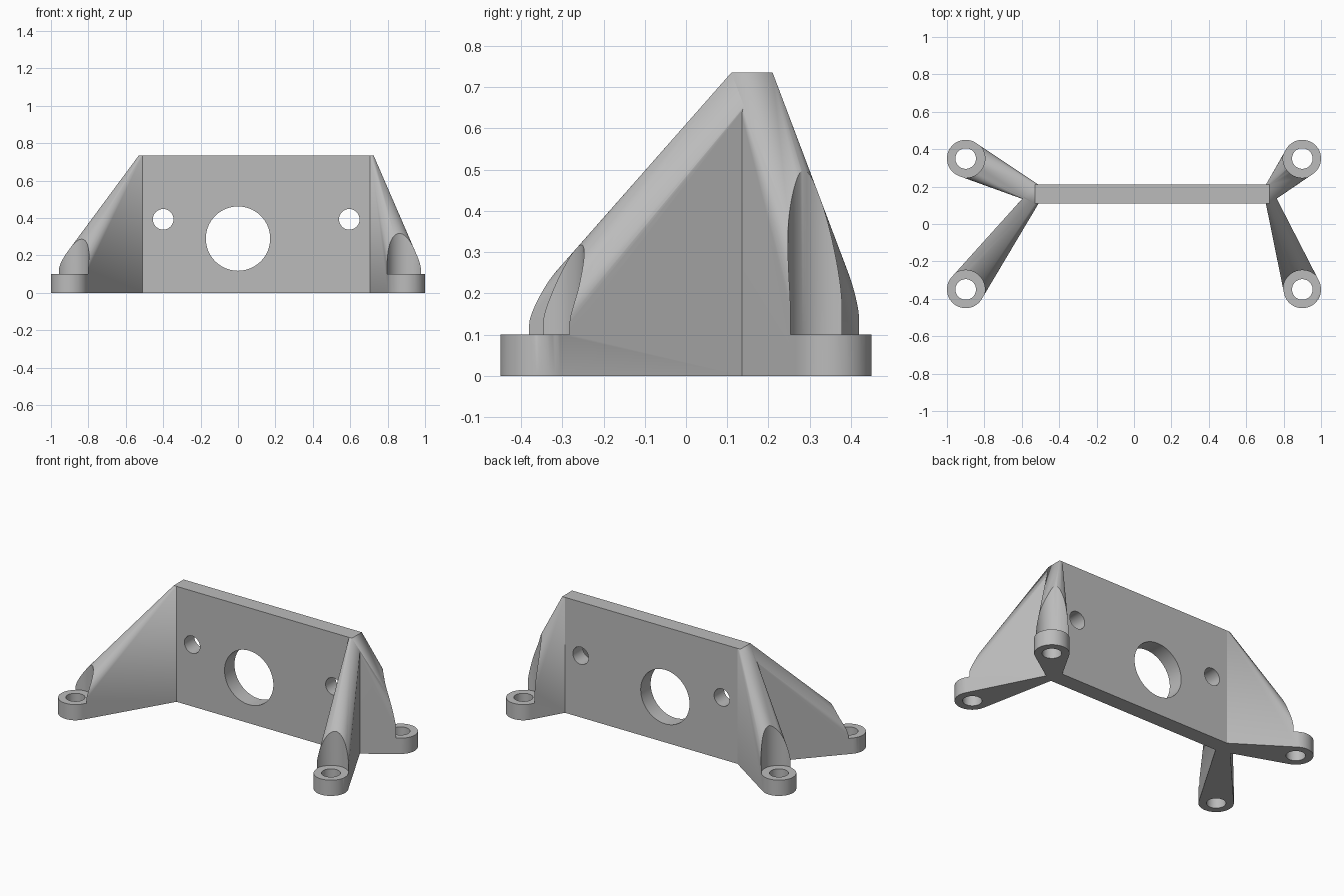
import bpy
import bmesh
from math import pi
from mathutils import Matrix, Vector

if "Cube" in bpy.data.objects:
    bpy.data.objects.remove(bpy.data.objects["Cube"])

SEGMENTS = 96
HEIGHT = 0.735
X_LEFT, X_RIGHT = -0.53, 0.725      # plate ends
Y_FRONT, Y_BACK = 0.11, 0.21        # plate faces
POST = 0.02                         # thin slice of plate each leg grows from
FOOT_X, FOOT_Y, FOOT_R, FOOT_H = 0.9, 0.35, 0.1, 0.1
BOLT_R = 0.055

grey = bpy.data.materials.new("grey plastic")
grey.use_nodes = True
colour = (0.5, 0.5, 0.5, 1)
grey.diffuse_color = colour
grey.node_tree.nodes["Principled BSDF"].inputs["Base Color"].default_value = colour


def finish(bm, name):
    bmesh.ops.recalc_face_normals(bm, faces=bm.faces)
    mesh = bpy.data.meshes.new(name)
    bm.to_mesh(mesh)
    bm.free()
    mesh.materials.append(grey)
    obj = bpy.data.objects.new(name, mesh)
    bpy.context.collection.objects.link(obj)
    return obj


def add_box(bm, low, high):
    low, high = Vector(low), Vector(high)
    matrix = Matrix.Translation((low + high) / 2) @ Matrix.Diagonal((*(high - low), 1))
    bmesh.ops.create_cube(bm, size=1, matrix=matrix)


def add_cylinder(bm, centre, radius, depth, turn=0):
    matrix = Matrix.Translation(centre) @ Matrix.Rotation(turn, 4, "X")
    bmesh.ops.create_cone(bm, cap_ends=True, segments=SEGMENTS, radius1=radius,
                          radius2=radius, depth=depth, matrix=matrix)


def combine(target, tool, operation):
    mod = target.modifiers.new(operation.lower(), "BOOLEAN")
    mod.operation, mod.solver, mod.object = operation, "EXACT", tool
    bpy.context.view_layer.objects.active = target
    bpy.ops.object.modifier_apply(modifier=mod.name)
    bpy.data.objects.remove(tool)


def cut_cylinder(target, *shape):
    bm = bmesh.new()
    add_cylinder(bm, *shape)
    combine(target, finish(bm, "cutter"), "DIFFERENCE")


# Upright plate
bm = bmesh.new()
add_box(bm, (X_LEFT, Y_FRONT, 0), (X_RIGHT, Y_BACK, HEIGHT))
bracket = finish(bm, "mounting_bracket")

# Four legs, each a hull from the plate end to a round foot
for side, inner, outer in ((-1, X_LEFT, X_LEFT + POST), (1, X_RIGHT - POST, X_RIGHT)):
    for end in (-1, 1):
        x, y = side * FOOT_X, end * FOOT_Y
        bm = bmesh.new()
        add_box(bm, (inner, Y_FRONT, 0), (outer, Y_BACK, HEIGHT))
        add_cylinder(bm, (x, y, FOOT_H / 2), FOOT_R, FOOT_H)
        hull = bmesh.ops.convex_hull(bm, input=bm.verts)
        loose = [g for g in hull["geom_interior"] if isinstance(g, bmesh.types.BMVert)]
        bmesh.ops.delete(bm, geom=loose, context="VERTS")
        bmesh.ops.dissolve_limit(bm, angle_limit=0.001, verts=bm.verts, edges=bm.edges)
        leg = finish(bm, "leg")
        # Clearance for the bolt head, then the bolt hole
        cut_cylinder(leg, (x, y, FOOT_H + 0.5), FOOT_R * 1.03, 1)
        cut_cylinder(leg, (x, y, 0), BOLT_R, 1)
        combine(bracket, leg, "UNION")

# Centre opening and two screw holes through the plate
y_mid = (Y_FRONT + Y_BACK) / 2
for x, z, radius in ((0, 0.29, 0.172), (-0.4, 0.393, BOLT_R), (0.595, 0.393, BOLT_R)):
    cut_cylinder(bracket, (x, y_mid, z), radius, 0.2, pi / 2)

bpy.ops.object.select_all(action="DESELECT")
bracket.select_set(True)
bpy.context.view_layer.objects.active = bracket
bpy.ops.object.shade_smooth_by_angle()
